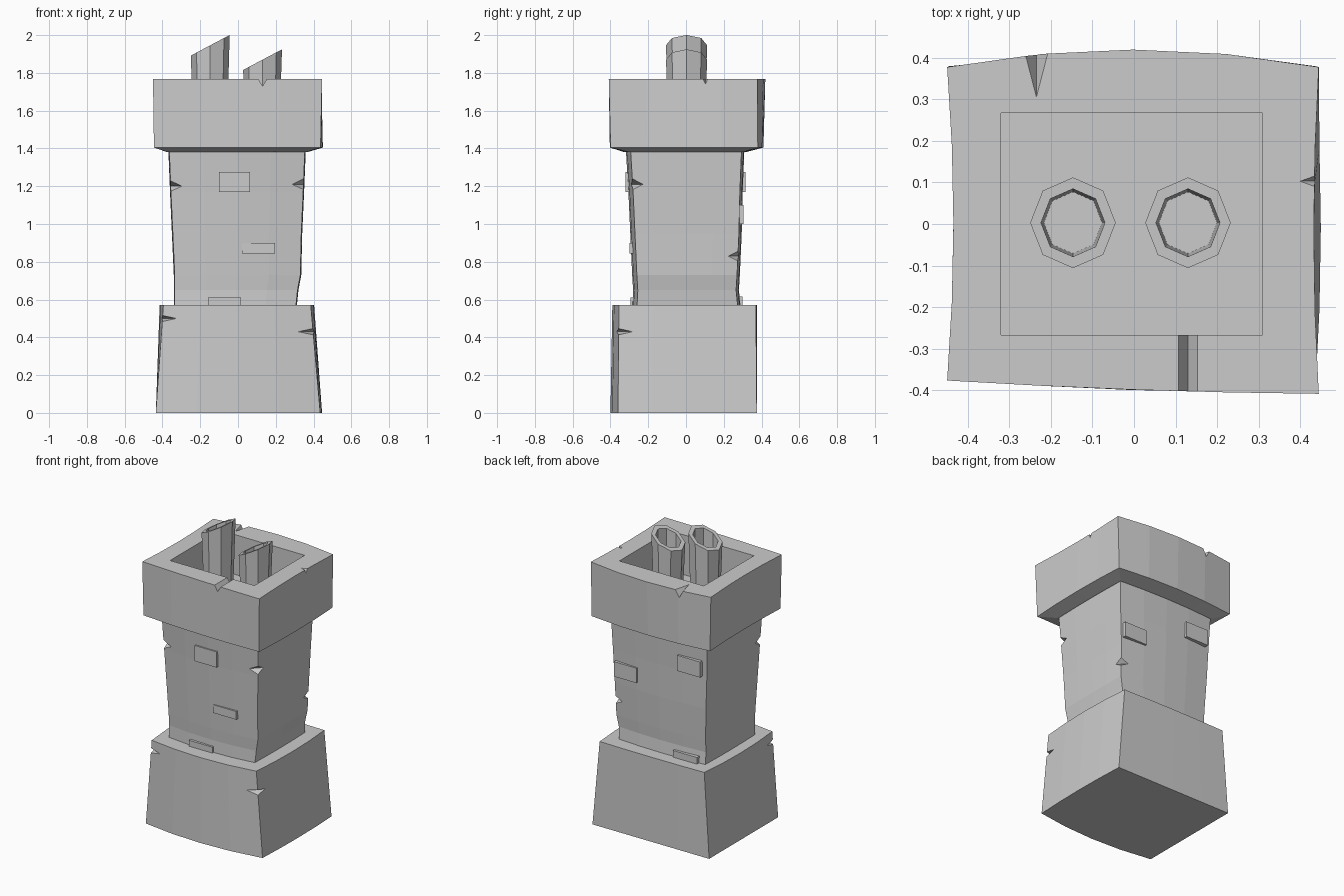
import bpy, bmesh
from mathutils import Vector

old = bpy.data.objects.get("Cube")
if old:
    bpy.data.objects.remove(old, do_unlink=True)

stone = bpy.data.materials.new("light grey stone")
stone.use_nodes = True
GREY = (0.6, 0.6, 0.6, 1)
stone.diffuse_color = GREY
stone.node_tree.nodes["Principled BSDF"].inputs["Base Color"].default_value = GREY
SIDE_STEPS = 4


def add_object(name, bm):
    bmesh.ops.recalc_face_normals(bm, faces=bm.faces)
    mesh = bpy.data.meshes.new(name)
    bm.to_mesh(mesh)
    bm.free()
    mesh.materials.append(stone)
    obj = bpy.data.objects.new(name, mesh)
    bpy.context.collection.objects.link(obj)
    return obj


def square_ring(z, x0, x1, y0, y1, bulge=(0, 0, 0, 0), skew=0):
    """Square outline whose front, right, back and left sides bow outwards."""
    corners = [Vector((x0, y0 + skew, z)), Vector((x1, y0 - skew, z)),
               Vector((x1, y1, z)), Vector((x0, y1, z))]
    outward = [Vector(v) for v in ((0, -1, 0), (1, 0, 0), (0, 1, 0), (-1, 0, 0))]
    points = []
    for side in range(4):
        a, b = corners[side], corners[(side + 1) % 4]
        for step in range(SIDE_STEPS):
            t = step / SIDE_STEPS
            points.append(a.lerp(b, t) + outward[side] * bulge[side] * 4 * t * (1 - t))
    return points


def loft(name, rings, closed=False):
    bm = bmesh.new()
    loops = [[bm.verts.new(p) for p in ring] for ring in rings]
    pairs = list(zip(loops, loops[1:]))
    if closed:
        pairs.append((loops[-1], loops[0]))
    for low, high in pairs:
        n = len(low)
        for i in range(n):
            j = (i + 1) % n
            bm.faces.new((low[i], low[j], high[j], high[i]))
    if not closed:
        bm.faces.new(loops[0][::-1])
        bm.faces.new(loops[-1])
    return add_object(name, bm)


def wedge(bm, point, out, along, half_length, slope, reach=0.08):
    """Triangular prism whose sharp ridge lies on point."""
    point, out, along = Vector(point), Vector(out).normalized(), Vector(along).normalized()
    wide = out.cross(along)
    ends = []
    for s in (-1, 1):
        p = point + along * half_length * s
        ends.append([bm.verts.new(q) for q in (
            p, p + out * reach + wide * reach * slope, p + out * reach - wide * reach * slope)])
    a, b = ends
    bm.faces.new(a)
    bm.faces.new(b[::-1])
    for i in range(3):
        j = (i + 1) % 3
        bm.faces.new((a[i], b[i], b[j], a[j]))


def carve(obj, bm):
    cutter = add_object("chip_cutter", bm)
    cutter.hide_render = True
    mod = obj.modifiers.new("chips", "BOOLEAN")
    mod.operation = "DIFFERENCE"
    mod.solver = "EXACT"
    mod.object = cutter
    with bpy.context.temp_override(object=obj, active_object=obj, selected_objects=[obj]):
        bpy.ops.object.modifier_apply(modifier=mod.name)
    bpy.data.objects.remove(cutter, do_unlink=True)


def chip_corners(obj, chips, depth, slope):
    """Notch the vertical edges; each chip is a corner position."""
    bm = bmesh.new()
    for x, y, z in chips:
        out = Vector((1 if x > 0 else -1, 1 if y > 0 else -1, 0)).normalized()
        wedge(bm, Vector((x, y, z)) - out * depth, out, (-out.y, out.x, 0), 0.14, slope)
    carve(obj, bm)


# Plinth
base = loft("base", [
    square_ring(0, -0.435, 0.435, -0.36, 0.375, (0.04, 0.01, 0, 0)),
    square_ring(0.57, -0.395, 0.385, -0.355, 0.37, (0.035, 0.018, 0.005, 0.02)),
])
chip_corners(base, [(-0.4, -0.355, 0.5), (0.395, -0.355, 0.43)], 0.045, 0.35)

# Tapered shaft
bow = (0.025, 0.005, 0.015, 0.005)
shaft = loft("shaft", [
    square_ring(0.55, -0.335, 0.305, -0.26, 0.275, bow),
    square_ring(0.65, -0.335, 0.315, -0.255, 0.265, bow),
    square_ring(0.73, -0.335, 0.33, -0.26, 0.27, bow),
    square_ring(0.95, -0.345, 0.335, -0.27, 0.28, bow),
    square_ring(1.17, -0.355, 0.345, -0.28, 0.285, bow),
    square_ring(1.42, -0.365, 0.355, -0.295, 0.295, bow),
])
chip_corners(shaft, [(-0.355, -0.28, 1.2), (0.345, -0.28, 1.21), (0.333, 0.275, 0.83)], 0.035, 0.75)

# Hollow cap with a sloped underside
cap = loft("cap", [
    square_ring(1.38, -0.37, 0.36, -0.3, 0.3, bow),
    square_ring(1.405, -0.445, 0.437, -0.385, 0.38, (0.015, 0.013, 0.03, -0.01), 0.014),
    square_ring(1.768, -0.45, 0.445, -0.393, 0.378, (0.006, -0.012, 0.042, -0.015), 0.016),
    square_ring(1.768, -0.32, 0.31, -0.267, 0.267),
    square_ring(1.5, -0.32, 0.31, -0.267, 0.267),
])
cracks = bmesh.new()
wedge(cracks, (0.13, -0.34, 1.73), (0, 0, 1), (0, 1, 0), 0.12, 0.6)
wedge(cracks, (-0.235, 0.36, 1.742), (0, 0.43, 0.9), (0, 0.9, -0.43), 0.1, 0.6)
wedge(cracks, (0.42, 0.103, 1.753), (0.6, 0, 0.8), (0.8, 0, -0.6), 0.07, 0.6)
carve(cap, cracks)


# Hollow slant-cut pots
def pot_ring(cx, radius, z, slant=0):
    bm = bmesh.new()
    ring = bmesh.ops.create_circle(bm, segments=8, radius=radius)["verts"]
    points = [Vector((cx + v.co.x, v.co.y * 1.06 + 0.003, z + v.co.x * slant)) for v in ring]
    bm.free()
    return points


for name, cx, top in (("left_pot", 0.13, 1.87), ("right_pot", -0.147, 1.946)):
    loft(name, [
        pot_ring(cx, 0.088, 1.48),
        pot_ring(cx, 0.103, top, 0.53),
        pot_ring(cx, 0.077, top, 0.53),
        pot_ring(cx, 0.07, 1.52),
    ])

# Raised bricks: name, x centre, outer y, z centre, width, height
bricks = [
    ("front_brick_high", -0.018, -0.32, 1.222, 0.165, 0.105),
    ("front_brick_middle", 0.108, -0.298, 0.872, 0.175, 0.055),
    ("front_brick_low", -0.072, -0.295, 0.585, 0.175, 0.05),
    ("back_brick_left", 0.24, 0.305, 1.05, 0.17, 0.1),
    ("back_brick_right", -0.24, 0.315, 1.222, 0.17, 0.105),
    ("back_brick_low", -0.2, 0.298, 0.59, 0.18, 0.05),
]
for name, x, y, z, width, height in bricks:
    bm = bmesh.new()
    bmesh.ops.create_cube(bm, size=1)
    bmesh.ops.scale(bm, vec=(width, 0.06, height), verts=bm.verts)
    inward = 0.03 if y < 0 else -0.03
    bmesh.ops.translate(bm, vec=(x, y + inward, z), verts=bm.verts)
    add_object(name, bm)
